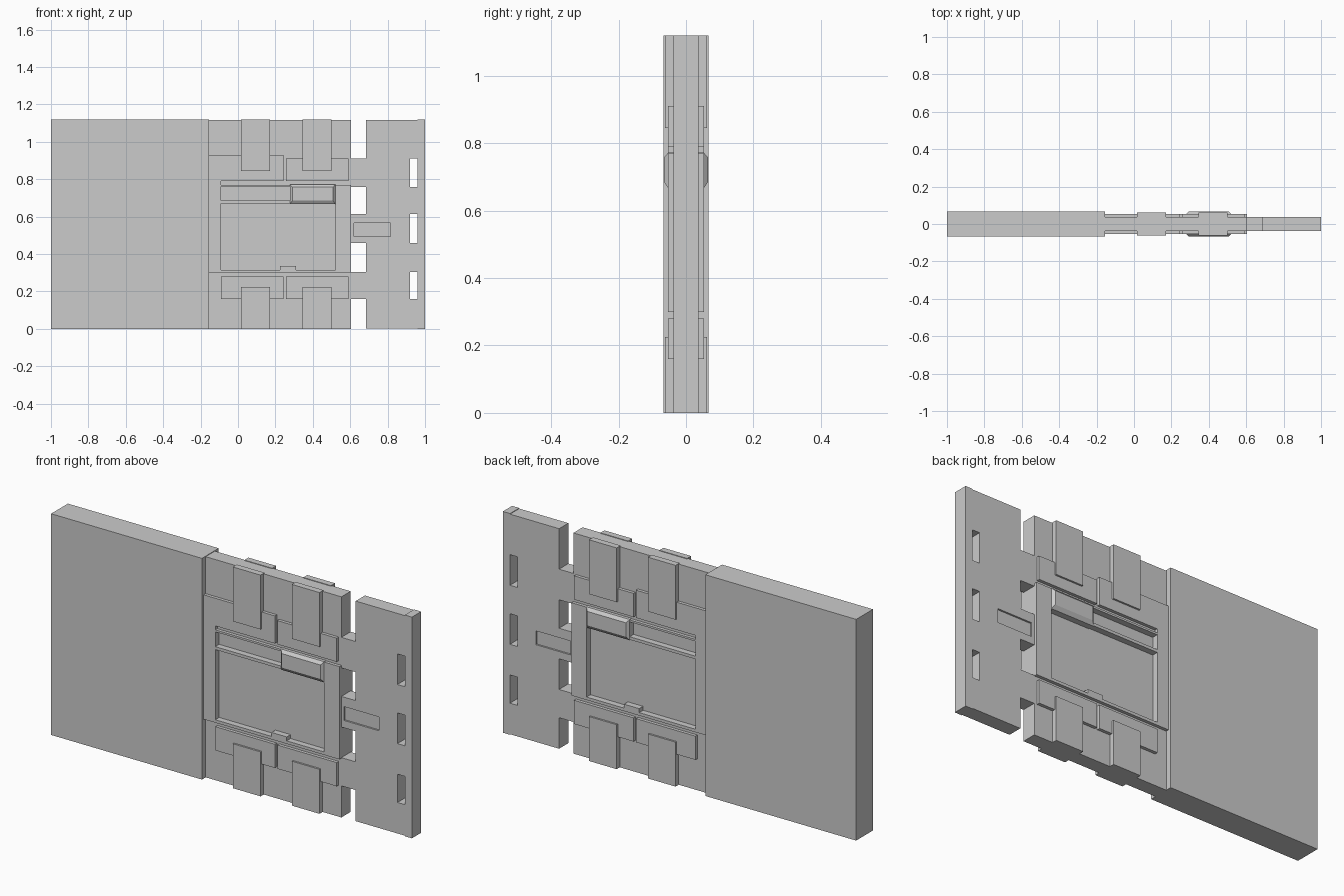
import bpy
import bmesh

default = bpy.data.objects.get("Cube")
if default:
    bpy.data.objects.remove(default, do_unlink=True)

H = 1.12            # overall height
CORE = 0.037        # half thickness of the thin plates
RAISED = 0.053      # half thickness of the raised panels
FLOOR = 0.022       # half thickness left under the windows


def rect(x0, x1, z0, z1):
    return [(x0, z0), (x1, z0), (x1, z1), (x0, z1)]


def add_prism(bm, outline, y0, y1, inner=None):
    """Extrude an x-z outline from y0 to y1, optionally tapering to inner."""
    near = [bm.verts.new((x, y0, z)) for x, z in outline]
    far = [bm.verts.new((x, y1, z)) for x, z in (inner or outline)]
    bm.faces.new(near)
    bm.faces.new(far[::-1])
    n = len(near)
    for i in range(n):
        j = (i + 1) % n
        bm.faces.new((near[j], near[i], far[i], far[j]))


def finish(name, bm):
    bmesh.ops.recalc_face_normals(bm, faces=bm.faces)
    mesh = bpy.data.meshes.new(name)
    bm.to_mesh(mesh)
    bm.free()
    obj = bpy.data.objects.new(name, mesh)
    bpy.context.collection.objects.link(obj)
    return obj


def solid(name, outline, half):
    """One slab centred on y = 0."""
    bm = bmesh.new()
    add_prism(bm, outline, -half, half)
    return finish(name, bm)


def both_sides(name, outlines, inside, outside):
    """The same shapes on the front and on the back."""
    bm = bmesh.new()
    for side in (-1, 1):
        for outline in outlines:
            add_prism(bm, outline, side * inside, side * outside)
    return finish(name, bm)


def cut(target, cutter):
    cutter.hide_render = True
    cutter.hide_viewport = True
    cutter.display_type = 'WIRE'
    mod = target.modifiers.new("cut", 'BOOLEAN')
    mod.operation = 'DIFFERENCE'
    mod.solver = 'EXACT'
    mod.object = cutter


def apply_cuts(targets, cutters):
    """Bake the boolean results and drop the cutters."""
    bpy.context.view_layer.update()
    graph = bpy.context.evaluated_depsgraph_get()
    baked = [bpy.data.meshes.new_from_object(t.evaluated_get(graph)) for t in targets]
    for target, mesh in zip(targets, baked):
        target.modifiers.clear()
        target.data = mesh
    for cutter in cutters:
        bpy.data.objects.remove(cutter, do_unlink=True)


# Thick slab and thin middle core
solid("thick_slab", rect(-1, -0.155, 0, H), 0.067)
core = solid("middle_core", rect(-0.16, 0.605, 0, H - 0.003), CORE)

# Raised frame around the windows, with its taller left part
frame = both_sides("raised_frame", [[
    (-0.16, 0.30), (0.605, 0.30), (0.605, 0.77), (-0.09, 0.77),
    (-0.09, 0.79), (0.243, 0.79), (0.243, 0.93), (-0.16, 0.93)]],
    0.01, RAISED)

# Raised panels beside the frame
both_sides("raised_panels", [
    rect(0.257, 0.59, 0.79, 0.91),
    rect(0.257, 0.59, 0.16, 0.28),
    rect(-0.09, 0.243, 0.16, 0.28)], 0.03, RAISED)

# Straps at the top and bottom edges
straps = []
for x in (0.015, 0.345):
    straps += [rect(x, x + 0.155, 0, 0.225), rect(x, x + 0.155, 0.845, H)]
both_sides("straps", straps, 0.03, 0.062)

# Large window with a small tab at its lower edge, and narrow window above
window_cutter = both_sides("window_cutter", [
    [(-0.09, 0.315), (0.225, 0.315), (0.225, 0.335), (0.31, 0.335),
     (0.31, 0.315), (0.52, 0.315), (0.52, 0.67), (-0.09, 0.67)],
    rect(-0.09, 0.52, 0.685, 0.76)], FLOOR, 0.1)
cut(core, window_cutter)
cut(frame, window_cutter)

# Bevelled block at the right end of the narrow window
bm = bmesh.new()
base = rect(0.278, 0.52, 0.667, 0.772)
for side in (-1, 1):
    add_prism(bm, base, side * 0.015, side * RAISED)
    add_prism(bm, base, side * RAISED, side * 0.066,
              rect(0.291, 0.508, 0.686, 0.757))
finish("bevelled_block", bm)

# Slotted end plate with bridges reaching the middle core
levels = [(0.16, 0.303), (0.458, 0.613), (0.757, 0.912)]
outline = [(0.685, H - 0.003), (0.98, H - 0.003), (0.98, 0.003), (0.685, 0.003)]
for z0, z1 in levels:
    outline += [(0.685, z0), (0.6, z0), (0.6, z1), (0.685, z1)]
plate = solid("end_plate", outline, CORE)
rim = solid("end_rim", rect(0.96, 1.0, 0, H), CORE)
slot_cutter = both_sides("slot_cutter",
                         [rect(0.919, 0.96, z0, z1) for z0, z1 in levels], -0.1, 0.1)
bpy.data.objects.remove(slot_cutter, do_unlink=True)
bm = bmesh.new()
for z0, z1 in levels:
    add_prism(bm, rect(0.919, 0.96, z0, z1), -0.1, 0.1)
slot_cutter = finish("slot_cutter", bm)
cut(plate, slot_cutter)

# Shallow recess across the middle bridge
recess_cutter = both_sides("recess_cutter", [rect(0.62, 0.815, 0.495, 0.565)], 0.028, 0.1)
cut(plate, recess_cutter)

apply_cuts([core, frame, plate], [window_cutter, slot_cutter, recess_cutter])
